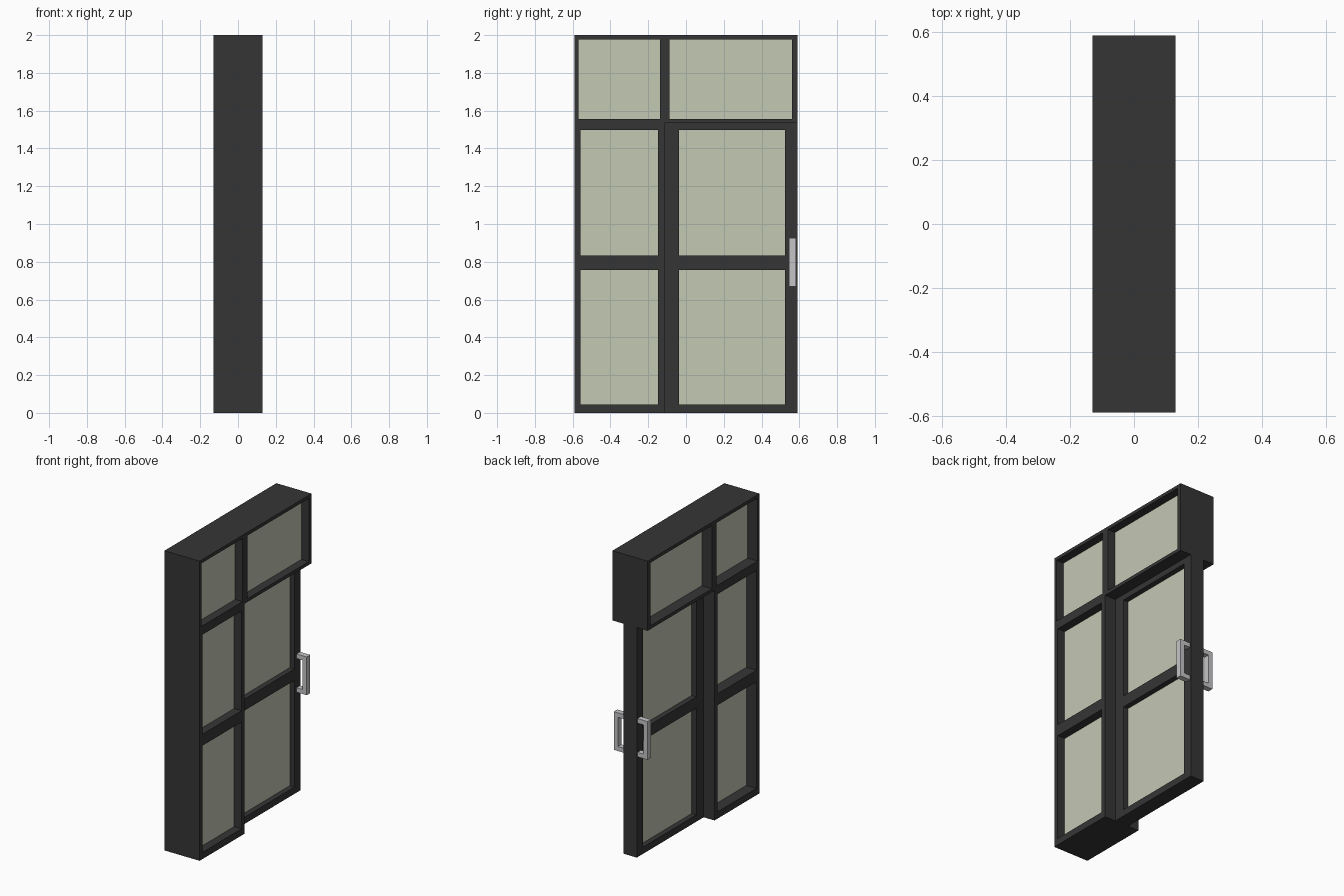
import bpy
import bmesh

cube = bpy.data.objects.get("Cube")
if cube:
    bpy.data.objects.remove(cube, do_unlink=True)


def make_material(name, color):
    mat = bpy.data.materials.new(name)
    mat.use_nodes = True
    mat.diffuse_color = (*color, 1)
    mat.node_tree.nodes["Principled BSDF"].inputs["Base Color"].default_value = (*color, 1)
    return mat


DARK = make_material("dark frame", (0.036, 0.036, 0.036))
GLASS = make_material("pale glass", (0.55, 0.58, 0.456))
METAL = make_material("light metal", (0.56, 0.56, 0.58))


def add_object(name, bm, mat):
    bmesh.ops.recalc_face_normals(bm, faces=bm.faces)
    mesh = bpy.data.meshes.new(name)
    bm.to_mesh(mesh)
    bm.free()
    mesh.materials.append(mat)
    obj = bpy.data.objects.new(name, mesh)
    bpy.context.collection.objects.link(obj)
    return obj


def add_box(bm, low, high):
    cube = bmesh.ops.create_cube(bm, size=1)
    for v in cube["verts"]:
        v.co = [(a + b) / 2 + c * (b - a) for a, b, c in zip(low, high, v.co)]


def glazed_frame(name, ys, zs, depth, glass_back, glass_front):
    """Grid of bars in the YZ plane; every odd row/column cell holds a pane."""
    frame, panes = bmesh.new(), bmesh.new()
    grid = [[frame.verts.new((0, y, z)) for z in zs] for y in ys]
    for i in range(len(ys) - 1):
        for j in range(len(zs) - 1):
            if i % 2 and j % 2:
                add_box(panes, (glass_back, ys[i], zs[j]),
                        (glass_front, ys[i + 1], zs[j + 1]))
            else:
                frame.faces.new((grid[i][j], grid[i + 1][j],
                                 grid[i + 1][j + 1], grid[i][j + 1]))
    bars = add_object(name + "_frame", frame, DARK)
    solid = bars.modifiers.new("depth", "SOLIDIFY")
    solid.thickness = depth
    solid.offset = 0
    add_object(name + "_glass", panes, GLASS)


# Shared heights of the lower frames
TOP = 1.535
rows = [0, 0.045, 0.757, 0.833, 1.498, TOP]

# Transom across the top, fixed side light, and recessed door leaf
glazed_frame("transom", [-0.59, -0.57, -0.138, -0.088, 0.562, 0.59],
             [TOP, 1.557, 1.978, 2], 0.26, -0.055, 0.075)
glazed_frame("side_light", [-0.59, -0.558, -0.148, -0.115], rows,
             0.26, -0.055, 0.075)
glazed_frame("door", [-0.115, -0.038, 0.525, 0.59], rows,
             0.1, -0.015, 0.015)

# Square pull handle on each face of the door
for side, label in ((1, "left"), (-1, "right")):
    bm = bmesh.new()
    y0, y1, z0, z1, bar = 0.546, 0.583, 0.67, 0.925, 0.03
    inner, outer = 0.05, 0.125
    parts = [(outer - bar, outer, z0, z1),
             (inner, outer - bar, z0, z0 + bar),
             (inner, outer - bar, z1 - bar, z1)]
    for xa, xb, za, zb in parts:
        low, high = sorted((side * xa, side * xb))
        add_box(bm, (low, y0, za), (high, y1, zb))
    add_object(label + "_pull_handle", bm, METAL)
